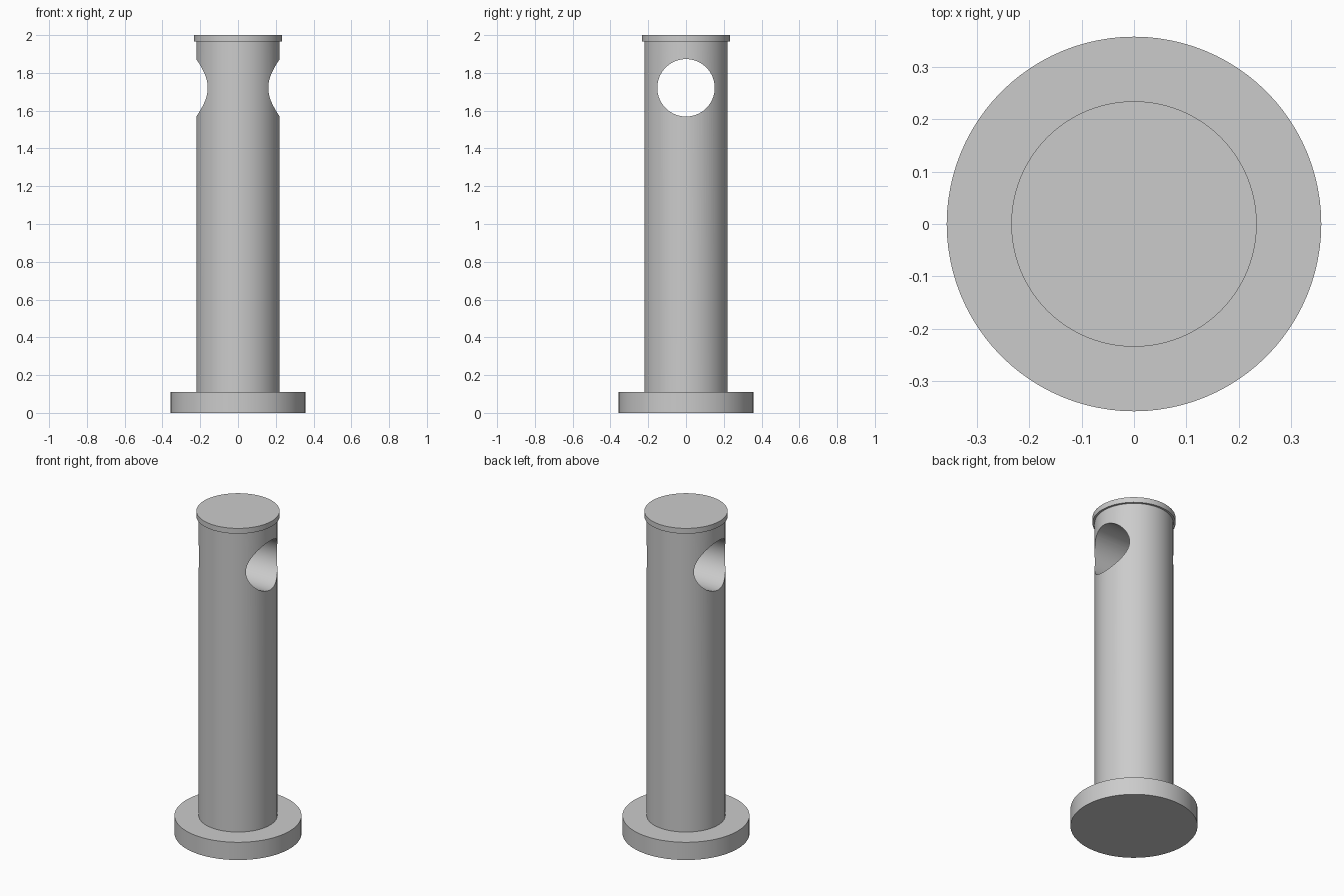
import bpy
import math

default_cube = bpy.data.objects.get("Cube")
if default_cube:
    bpy.data.objects.remove(default_cube, do_unlink=True)

grey = bpy.data.materials.new("plain grey")
grey.use_nodes = True
colour = (0.6, 0.6, 0.6, 1.0)
grey.diffuse_color = colour
grey.node_tree.nodes["Principled BSDF"].inputs["Base Color"].default_value = colour


def cylinder(name, radius, bottom, top):
    """Upright round part between two heights."""
    bpy.ops.mesh.primitive_cylinder_add(
        vertices=96, radius=radius, depth=top - bottom,
        location=(0, 0, (bottom + top) / 2))
    part = bpy.context.object
    part.name = name
    part.data.materials.append(grey)
    return part


def smooth(part):
    bpy.ops.object.select_all(action='DESELECT')
    part.select_set(True)
    bpy.context.view_layer.objects.active = part
    bpy.ops.object.shade_smooth_by_angle(angle=math.radians(30))


base_top, cap_bottom = 0.11, 1.967
base = cylinder("base_flange", 0.357, 0, base_top)
shaft = cylinder("shaft", 0.221, base_top, cap_bottom)
cap = cylinder("top_cap", 0.234, cap_bottom, 2)

# Cross hole running side to side through the shaft
bpy.ops.mesh.primitive_cylinder_add(
    vertices=96, radius=0.152, depth=1, location=(0, 0, 1.721),
    rotation=(0, math.pi / 2, 0))
cutter = bpy.context.object
cutter.name = "hole_cutter"
cutter.hide_render = True
cutter.data.materials.append(grey)

hole = shaft.modifiers.new("cross_hole", 'BOOLEAN')
hole.operation = 'DIFFERENCE'
hole.solver = 'EXACT'
hole.object = cutter
bpy.context.view_layer.objects.active = shaft
bpy.ops.object.modifier_apply(modifier=hole.name)
bpy.data.objects.remove(cutter, do_unlink=True)

for part in (base, shaft, cap):
    smooth(part)
